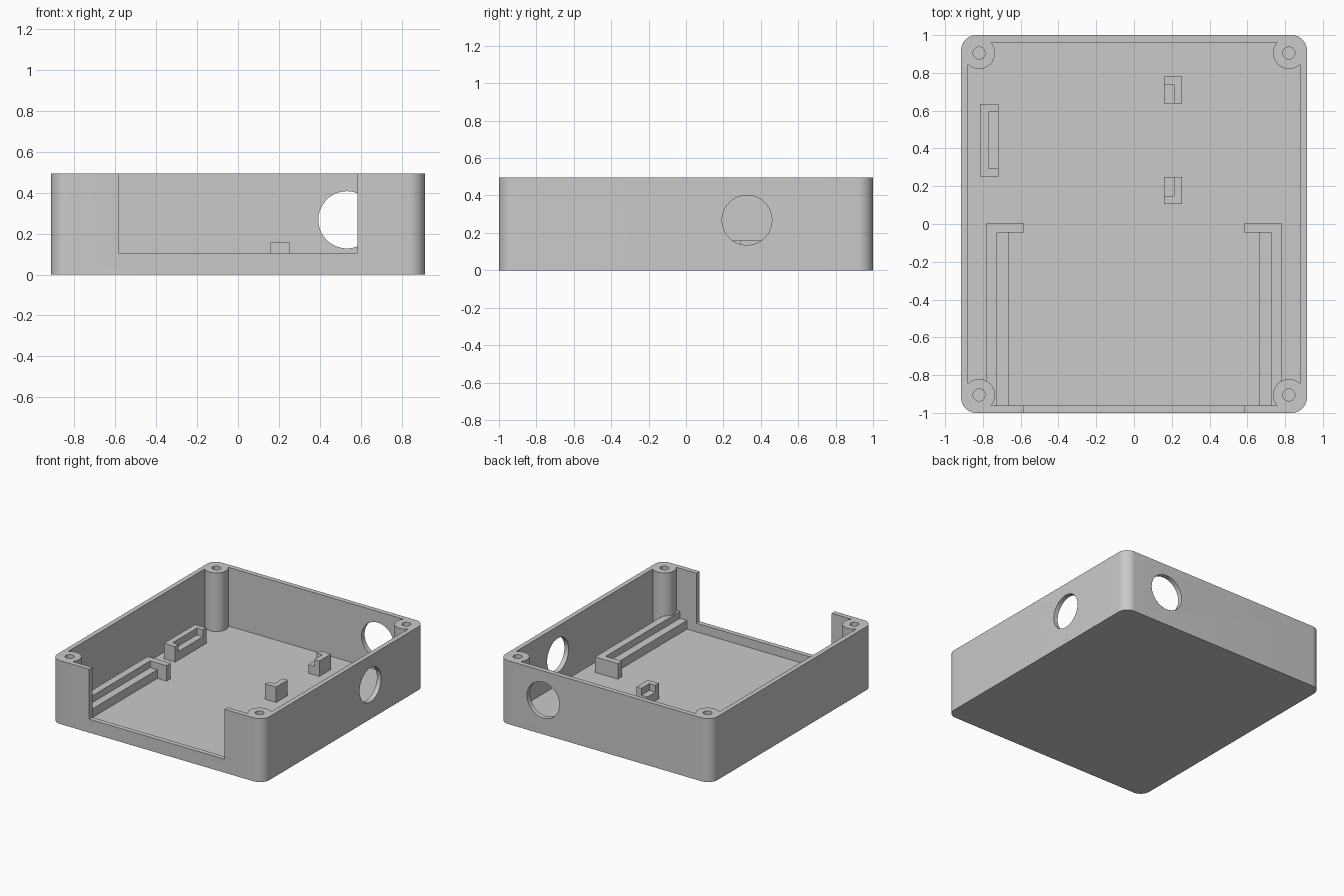
import bpy, bmesh
from math import sin, cos, pi, asin, acos
from mathutils import Matrix

if "Cube" in bpy.data.objects:
    bpy.data.objects.remove(bpy.data.objects["Cube"])

# Main dimensions
HX, HY, TOP = 0.915, 1.0, 0.495
IX, IY, FLOOR = 0.878, 0.962, 0.037
LEDGE, CLIP = 0.105, 0.158
BX, BY, BOSS_R, SCREW_R = 0.82, 0.905, 0.084, 0.032

grey = bpy.data.materials.new("light grey")
grey.use_nodes = True
grey.diffuse_color = (0.59, 0.59, 0.59, 1)
grey.node_tree.nodes["Principled BSDF"].inputs["Base Color"].default_value = (0.59, 0.59, 0.59, 1)


def make(name, bm):
    bmesh.ops.recalc_face_normals(bm, faces=bm.faces)
    mesh = bpy.data.meshes.new(name)
    bm.to_mesh(mesh)
    bm.free()
    ob = bpy.data.objects.new(name, mesh)
    bpy.context.collection.objects.link(ob)
    mesh.materials.append(grey)
    return ob


def prism(name, outline, z0, z1):
    bm = bmesh.new()
    face = bm.faces.new([bm.verts.new((x, y, z0)) for x, y in outline])
    top = bmesh.ops.extrude_face_region(bm, geom=[face])["geom"]
    verts = [v for v in top if isinstance(v, bmesh.types.BMVert)]
    bmesh.ops.translate(bm, verts=verts, vec=(0, 0, z1 - z0))
    return make(name, bm)


def box(name, x0, x1, y0, y1, z0, z1):
    return prism(name, [(x0, y0), (x1, y0), (x1, y1), (x0, y1)], z0, z1)


def cylinder(name, r, depth, loc, axis="Z"):
    rot = {"X": Matrix.Rotation(pi / 2, 4, "Y"), "Y": Matrix.Rotation(pi / 2, 4, "X"),
           "Z": Matrix.Identity(4)}[axis]
    bm = bmesh.new()
    bmesh.ops.create_cone(bm, cap_ends=True, segments=64, radius1=r, radius2=r, depth=depth,
                          matrix=Matrix.Translation(loc) @ rot)
    return make(name, bm)


def arc(cx, cy, r, a0, a1, n=24):
    return [(cx + r * cos(a0 + (a1 - a0) * i / n), cy + r * sin(a0 + (a1 - a0) * i / n))
            for i in range(n + 1)]


def four_corners(corner):
    # Mirror one corner path into a closed counterclockwise outline
    out = []
    for sx, sy in ((1, 1), (-1, 1), (-1, -1), (1, -1)):
        path = corner if sx * sy > 0 else corner[::-1]
        out += [(sx * x, sy * y) for x, y in path]
    return out


def cut(target, cutter):
    mod = target.modifiers.new("cut", "BOOLEAN")
    mod.operation, mod.solver, mod.object = "DIFFERENCE", "EXACT", cutter
    bpy.context.view_layer.objects.active = target
    bpy.ops.object.modifier_apply(modifier=mod.name)
    bpy.data.objects.remove(cutter)


# Open tray whose cavity leaves round screw bosses in the corners
R = 0.08
shell = prism("case_shell", four_corners(arc(HX - R, HY - R, R, 0, pi / 2, 12)), 0, TOP)
start = -acos((IX - BX) / BOSS_R)
end = pi - asin((IY - BY) / BOSS_R) - 2 * pi
cut(shell, prism("cavity", four_corners(arc(BX, BY, BOSS_R, start, end)), FLOOR, TOP + 0.1))

# Front opening, cable holes and screw holes
cut(shell, box("front_opening", -0.585, 0.585, -1.1, -0.93, LEDGE, TOP + 0.1))
cut(shell, cylinder("back_hole", 0.14, 0.2, (0.533, HY, 0.268), "Y"))
cut(shell, cylinder("side_hole", 0.133, 0.2, (HX, 0.326, 0.268), "X"))
for sx in (-1, 1):
    for sy in (-1, 1):
        cut(shell, cylinder("screw_hole", SCREW_R, TOP, (sx * BX, sy * BY, FLOOR + TOP / 2)))

parts = [shell]
BASE = FLOOR - 0.01

# Stepped board rails with a stop block at the rear end
for side, s in (("right", -1), ("left", 1)):
    rail = box(side + "_rail", *sorted((s * 0.782, s * 0.665)), -0.97, 0.004, BASE, CLIP)
    cut(rail, box("step", *sorted((s * 0.726, s * 0.6)), -1.1, -0.045, LEDGE, 0.3))
    stop = box(side + "_rail_stop", *sorted((s * 0.665, s * 0.585)), -0.045, 0.004, BASE, CLIP)
    parts += [rail, stop]

# Board holder at the right wall, with a recessed seat
holder = box("board_holder", -0.815, -0.718, 0.251, 0.634, BASE, CLIP)
cut(holder, box("seat", -0.77, -0.6, 0.294, 0.594, LEDGE, 0.3))
parts.append(holder)

# Two corner clips facing each other
for name, s in (("rear_clip", 1), ("front_clip", -1)):
    mid = 0.444
    clip = box(name, 0.16, 0.255, *sorted((mid + s * 0.195, mid + s * 0.337)), BASE, CLIP)
    cut(clip, box("seat", 0.1, 0.212, *sorted((mid + s * 0.1, mid + s * 0.295)), LEDGE, 0.3))
    parts.append(clip)

# One colour, smooth round walls with sharp edges
for ob in parts:
    ob.data.materials.clear()
    ob.data.materials.append(grey)
    bpy.ops.object.select_all(action="DESELECT")
    ob.select_set(True)
    bpy.context.view_layer.objects.active = ob
    bpy.ops.object.shade_smooth_by_angle()
